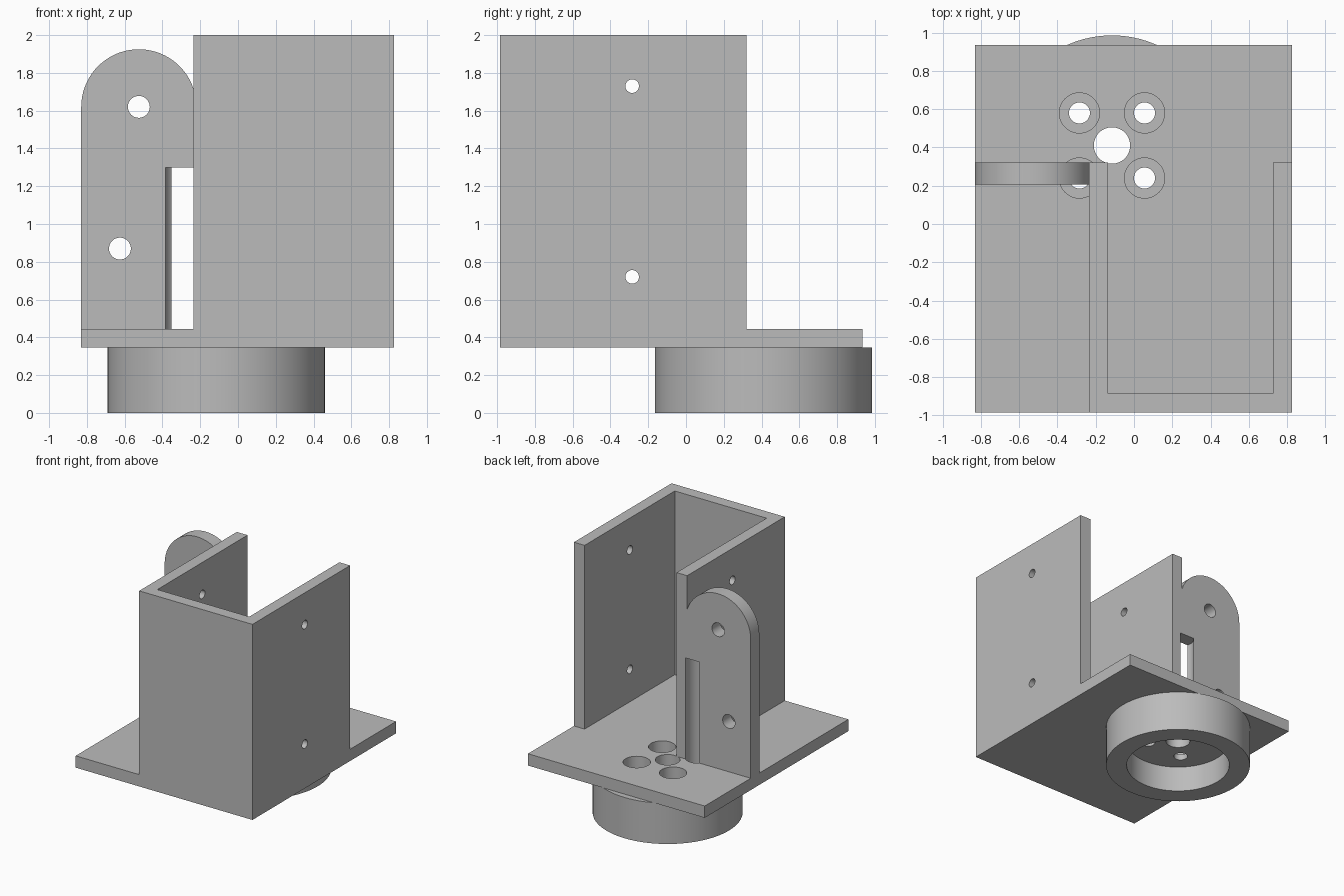
import bpy, bmesh, math
from mathutils import Matrix, Vector

cube = bpy.data.objects.get("Cube")
if cube:
    bpy.data.objects.remove(cube, do_unlink=True)

grey = bpy.data.materials.new("plain grey")
grey.use_nodes = True
COLOUR = (0.5, 0.5, 0.5, 1)
grey.diffuse_color = COLOUR
grey.node_tree.nodes["Principled BSDF"].inputs["Base Color"].default_value = COLOUR

PLATE_BOTTOM, PLATE_TOP, TOP = 0.345, 0.445, 2.0
HUB = (-0.115, 0.41)
BOLT = 0.17          # offset of the bolts from the hub axis
WALL_END = 0.32


def add_object(name, bm):
    bmesh.ops.recalc_face_normals(bm, faces=bm.faces)
    mesh = bpy.data.meshes.new(name)
    bm.to_mesh(mesh)
    bm.free()
    mesh.materials.append(grey)
    obj = bpy.data.objects.new(name, mesh)
    bpy.context.collection.objects.link(obj)
    return obj


def prism(name, outline, extrusion):
    """Extrude a closed outline of 3D points along a vector."""
    bm = bmesh.new()
    face = bm.faces.new([bm.verts.new(p) for p in outline])
    new = bmesh.ops.extrude_face_region(bm, geom=[face])["geom"]
    verts = [v for v in new if isinstance(v, bmesh.types.BMVert)]
    bmesh.ops.translate(bm, verts=verts, vec=extrusion)
    return add_object(name, bm)


def cylinder(name, start, end, radius, sides=48):
    start, end = Vector(start), Vector(end)
    axis = end - start
    turn = axis.to_track_quat("Z", "Y").to_matrix().to_4x4()
    bm = bmesh.new()
    bmesh.ops.create_cone(bm, cap_ends=True, segments=sides, radius1=radius,
                          radius2=radius, depth=axis.length,
                          matrix=Matrix.Translation((start + end) / 2) @ turn)
    return add_object(name, bm)


def cut(obj, cutters):
    for c in cutters:
        mod = obj.modifiers.new("hole", "BOOLEAN")
        mod.operation, mod.solver, mod.object = "DIFFERENCE", "EXACT", c
    graph = bpy.context.evaluated_depsgraph_get()
    mesh = bpy.data.meshes.new_from_object(obj.evaluated_get(graph))
    obj.modifiers.clear()
    obj.data = mesh


# Base plate
x0, x1, y0, y1 = -0.83, 0.825, -0.985, 0.935
plate = prism("base_plate",
              [(x, y, PLATE_BOTTOM) for x, y in
               ((x0, y0), (x1, y0), (x1, y1), (x0, y1))],
              (0, 0, PLATE_TOP - PLATE_BOTTOM))

# U-shaped channel, open at the back
wall_x, t = -0.235, 0.1
channel = prism("channel_walls",
                [(x, y, PLATE_TOP) for x, y in
                 ((wall_x, y0), (x1, y0), (x1, WALL_END), (x1 - t, WALL_END),
                  (x1 - t, y0 + t), (wall_x + t, y0 + t),
                  (wall_x + t, WALL_END), (wall_x, WALL_END))],
                (0, 0, TOP - PLATE_TOP))

# Upright tab with a rounded top, running into the channel wall
cx, cz, r = -0.525, 1.62, 0.305
first = math.acos((wall_x - cx) / r)
arc = [first + (math.pi - first) * i / 32 for i in range(33)]
outline = [(x0, WALL_END, PLATE_TOP), (wall_x, WALL_END, PLATE_TOP)]
outline += [(cx + r * math.cos(a), WALL_END, cz + r * math.sin(a)) for a in arc]
tab = prism("mounting_tab", outline, (0, -0.115, 0))

# Round hub below the plate
hub = cylinder("hub_ring", (*HUB, 0), (*HUB, PLATE_BOTTOM), 0.575, 96)

# Cutters
recess = cylinder("hub_recess_cutter", (*HUB, -0.1), (*HUB, 0.22), 0.41, 96)
bore = cylinder("hub_bore_cutter", (*HUB, 0.1), (*HUB, 0.6), 0.095)
bolts, sinks = [], []
for sx in (-1, 1):
    for sy in (-1, 1):
        p = (HUB[0] + sx * BOLT, HUB[1] + sy * BOLT)
        bolts.append(cylinder("bolt_cutter", (*p, 0.1), (*p, 0.4), 0.055, 32))
        sinks.append(cylinder("bolt_head_cutter", (*p, 0.27), (*p, 1.3), 0.105))
pins = [cylinder("wall_pin_cutter", (-0.5, -0.285, z), (1, -0.285, z), 0.036, 32)
        for z in (0.72, 1.73)]
tab_holes = [cylinder("tab_hole_cutter", (x, 0, z), (x, 0.5, z), 0.058, 32)
             for x, z in ((cx, cz), (-0.625, 0.87))]

# The bolt nearest the tab also clears a slot in the tab and the wall
cut(plate, [bore] + sinks)
cut(hub, [recess, bore] + bolts + sinks)
cut(channel, pins + [sinks[0]])
cut(tab, tab_holes + [sinks[0]])
for c in [recess, bore] + bolts + sinks + pins + tab_holes:
    bpy.data.objects.remove(c, do_unlink=True)

# Smooth round surfaces, sharp edges
bpy.ops.object.select_all(action="DESELECT")
for obj in (plate, channel, tab, hub):
    obj.select_set(True)
bpy.context.view_layer.objects.active = plate
bpy.ops.object.shade_smooth_by_angle(angle=math.radians(30))
